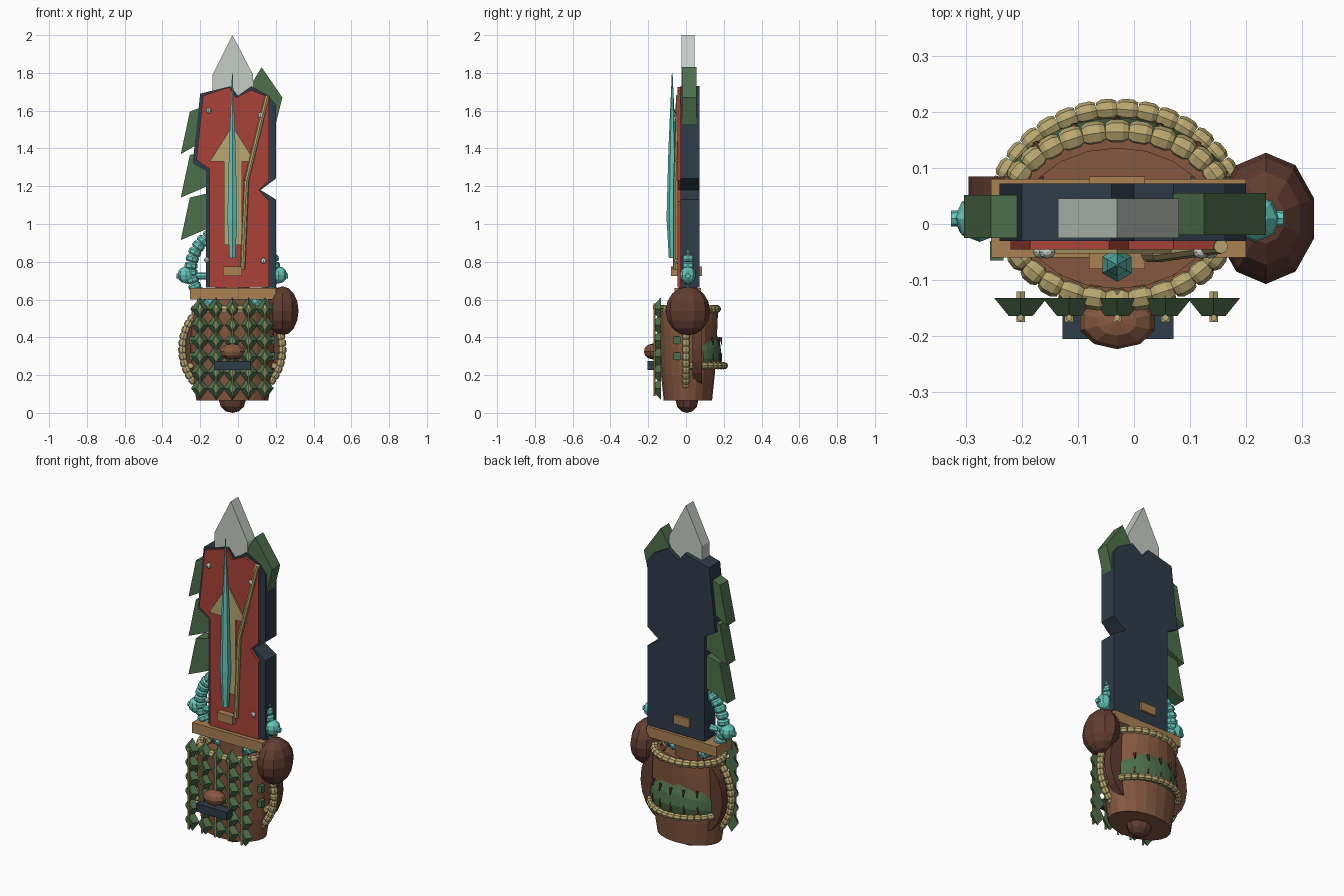
import bpy, bmesh, math
from mathutils import Vector, Matrix

if "Cube" in bpy.data.objects:
    bpy.data.objects.remove(bpy.data.objects["Cube"])

CX = -0.03  # axis of the handle and blade


def material(name, r, g, b):
    m = bpy.data.materials.new(name)
    m.use_nodes = True
    m.diffuse_color = (r, g, b, 1)
    m.node_tree.nodes["Principled BSDF"].inputs["Base Color"].default_value = (r, g, b, 1)
    return m


NAVY = material("navy", 0.027, 0.045, 0.065)
RED = material("red", 0.4, 0.055, 0.04)
GREEN = material("leaf green", 0.075, 0.16, 0.07)
TAN = material("straw", 0.48, 0.39, 0.16)
WOOD = material("light wood", 0.4, 0.22, 0.085)
TEAL = material("teal", 0.13, 0.57, 0.5)
BROWN = material("brown", 0.23, 0.095, 0.05)
DARK = material("dark brown", 0.12, 0.046, 0.03)
GREY = material("pale grey", 0.56, 0.61, 0.56)


def finish(name, bm, mat, smooth=False):
    bmesh.ops.recalc_face_normals(bm, faces=bm.faces)
    me = bpy.data.meshes.new(name)
    bm.to_mesh(me)
    bm.free()
    me.materials.append(mat)
    for p in me.polygons:
        p.use_smooth = smooth
    ob = bpy.data.objects.new(name, me)
    bpy.context.collection.objects.link(ob)
    return ob


def plate(name, pts, y0, y1, mat):
    """Extrude an x-z outline from y0 to y1."""
    bm = bmesh.new()
    face = bm.faces.new([bm.verts.new((x, y0, z)) for x, z in pts])
    new = bmesh.ops.extrude_face_region(bm, geom=[face])["geom"]
    bmesh.ops.translate(bm, vec=(0, y1 - y0, 0),
                        verts=[v for v in new if isinstance(v, bmesh.types.BMVert)])
    return finish(name, bm, mat)


def box(name, x0, x1, y0, y1, z0, z1, mat):
    return plate(name, [(x0, z0), (x1, z0), (x1, z1), (x0, z1)], y0, y1, mat)


def ball(name, loc, size, mat, u=10, v=6):
    bm = bmesh.new()
    bmesh.ops.create_uvsphere(bm, u_segments=u, v_segments=v, radius=1,
                              matrix=Matrix.Translation(loc) @ Matrix.Diagonal((*size, 1)))
    return finish(name, bm, mat)


def lathe(name, profile, mat, n=20, loc=(CX, 0.01), smooth=False):
    """Stack of elliptical rings given as (rx, ry, z)."""
    bm = bmesh.new()
    rings = [[bm.verts.new((loc[0] + rx * math.cos(i * math.tau / n),
                            loc[1] + ry * math.sin(i * math.tau / n), z))
              for i in range(n)] for rx, ry, z in profile]
    for a, b in zip(rings, rings[1:]):
        for i in range(n):
            bm.faces.new((a[i], a[(i + 1) % n], b[(i + 1) % n], b[i]))
    bm.faces.new(rings[0])
    bm.faces.new(rings[-1])
    return finish(name, bm, mat, smooth)


def segment(bm, a, b, r0, r1, sides=8):
    a, b = Vector(a), Vector(b)
    m = Matrix.Translation((a + b) / 2) @ (b - a).to_track_quat('Z', 'Y').to_matrix().to_4x4()
    bmesh.ops.create_cone(bm, cap_ends=True, segments=sides, radius1=r0, radius2=r1,
                          depth=(b - a).length, matrix=m)


def rope(name, path, r, mat, sides=8):
    """Chain of barrel-shaped beads between successive points."""
    bm = bmesh.new()
    for a, b in zip(path, path[1:]):
        a, b = Vector(a), Vector(b)
        stops = [a, a.lerp(b, 0.25), a.lerp(b, 0.75), b]
        for k, (r0, r1) in enumerate([(0.75, 1), (1, 1), (1, 0.75)]):
            segment(bm, stops[k], stops[k + 1], r * r0, r * r1, sides)
    return finish(name, bm, mat)


def arc(fn, a0, a1, n):
    return [fn(math.radians(a0 + (a1 - a0) * i / n)) for i in range(n + 1)]


# Blade slab, red facing and tip
plate("blade", [(-0.17, 0.665), (0.2, 0.665), (0.2, 1.13), (0.12, 1.18), (0.2, 1.24),
                (0.2, 1.63), (0.16, 1.68), (0.07, 1.73), (0, 1.68), (-0.04, 1.73),
                (-0.2, 1.69), (-0.24, 1.32), (-0.17, 1.28)], -0.03, 0.072, NAVY)
plate("red_facing", [(-0.15, 0.665), (0.165, 0.665), (0.165, 1.12), (0.11, 1.18), (0.165, 1.23),
                     (0.165, 1.67), (0.07, 1.71), (-0.01, 1.67), (-0.045, 1.725),
                     (-0.185, 1.68), (-0.22, 1.34), (-0.15, 1.29)], -0.045, -0.03, RED)
plate("blade_tip", [(-0.135, 1.65), (0.08, 1.65), (0.08, 1.79), (CX, 2.0), (-0.135, 1.79)],
      -0.025, 0.045, GREY)

# Leaf spikes on the blade edges
plate("top_leaf", [(0.06, 1.6), (0.2, 1.53), (0.235, 1.67), (0.125, 1.83), (0.07, 1.74)],
      -0.02, 0.055, GREEN)
for i, (z, x) in enumerate([(1.37, -0.19), (1.14, -0.15), (0.915, -0.15)]):
    plate(f"side_leaf_{i + 1}", [(-0.303, z), (x, z + 0.065), (x, z + 0.25), (-0.255, z + 0.225)],
          -0.025, 0.052, GREEN)

# Arrow, shard, stick, pegs and studs on the face
plate("arrow", [(-0.075, 0.89), (0.02, 0.89), (0.02, 1.33), (0.09, 1.33), (CX, 1.52),
                (-0.15, 1.33), (-0.075, 1.33)], -0.053, -0.045, TAN)
bm = bmesh.new()
shard = [(0.82, 0.018), (1.03, 0.03), (1.4, 0.02), (1.8, 0.002)]
for (z0, r0), (z1, r1) in zip(shard, shard[1:]):
    segment(bm, (CX, -0.073, z0), (CX, -0.073, z1), r0, r1, 6)
finish("crystal_shard", bm, TEAL)
bm = bmesh.new()
stick = [(0.025, -0.055, 0.76), (0.045, -0.055, 1.23), (0.155, -0.04, 1.68)]
for a, b in zip(stick, stick[1:]):
    segment(bm, a, b, 0.013, 0.013)
finish("stick", bm, TAN)
box("blade_peg", -0.08, 0.02, -0.08, 0.085, 0.725, 0.775, WOOD)
for i, (x, z) in enumerate([(-0.155, 1.6), (0.12, 1.575), (0.135, 0.805), (-0.165, 0.81)]):
    ball(f"stud_{i + 1}", (x, -0.05, z), (0.015, 0.012, 0.015), GREY, 8, 6)

# Ribbed ring through the blade with side knobs
rope("teal_ring", arc(lambda t: (CX + 0.22 * math.cos(t), 0.01, 0.76 + 0.215 * math.sin(t)),
                      0, 360, 36), 0.034, TEAL)
for side, s in (("right", -1), ("left", 1)):
    ball(f"{side}_knob", (CX + s * 0.245, 0.01, 0.73), (0.045, 0.042, 0.045), TEAL, 8, 6)
    bm = bmesh.new()
    segment(bm, (CX + s * 0.12, 0.01, 0.725), (CX + s * 0.296, 0.01, 0.725), 0.02, 0.014)
    finish(f"{side}_knob_pin", bm, TEAL)

# Guard, grip and ball
box("guard", -0.255, 0.2, -0.06, 0.08, 0.6, 0.66, WOOD)
lathe("grip", [(0.09, 0.05, 0.5), (0.09, 0.05, 0.68)], BROWN, 10)
ball("side_ball", (0.235, 0.01, 0.54), (0.09, 0.117, 0.13), DARK, 10, 8)

# Barrel body with a sunken top and a pointed foot
lathe("body", [(0.19, 0.128, 0.065), (0.212, 0.142, 0.2), (0.222, 0.15, 0.35), (0.215, 0.157, 0.47),
               (0.205, 0.16, 0.56), (0.17, 0.125, 0.56), (0.17, 0.125, 0.52)], BROWN)
ball("foot", (CX, 0.005, 0.065), (0.074, 0.06, 0.065), DARK, 10, 6)

# Ropes round the rim, the back and both sides
rope("rim_rope", arc(lambda t: (CX + 0.2 * math.cos(t), 0.015 + 0.15 * math.sin(t), 0.55),
                     0, 360, 30), 0.022, TAN)
rope("back_rope", arc(lambda t: (CX + 0.222 * math.cos(t), 0.205 * math.sin(t), 0.25),
                      -5, 185, 20), 0.019, TAN)
for side, s in (("right", -1), ("left", 1)):
    rope(f"{side}_side_rope", arc(lambda t: (CX + s * (0.08 + 0.185 * math.cos(t)), 0,
                                            0.34 + 0.235 * math.sin(t)), -68, 65, 15), 0.022, TAN)
    # Curved horn flap behind each side rope
    outer = arc(lambda t: (CX + s * (0.1 + 0.165 * math.cos(t)), 0.35 + 0.22 * math.sin(t)), -75, 70, 8)
    inner = arc(lambda t: (CX + s * (0.1 + 0.09 * math.cos(t)), 0.37 + 0.18 * math.sin(t)), 70, -60, 6)
    plate(f"{side}_horn_flap", outer + inner, 0.035, 0.085, DARK)
    for i, z in enumerate((0.3, 0.385)):
        x = CX + s * 0.215
        box(f"{side}_patch_{i + 1}", x - 0.012, x + 0.012, -0.065, -0.03, z - 0.02, z + 0.02, GREEN)

# Bulging green patch on the back with stitches
bm = bmesh.new()
rows = []
for k, (rx, ry) in enumerate([(0.217, 0.17), (0.225, 0.184), (0.222, 0.176), (0.215, 0.152)]):
    rows.append([])
    for i in range(15):
        t = math.radians(28 + 124 * i / 14)
        top = 0.36 + 0.065 * math.sin(math.pi * i / 14) + (0.012 if i % 4 < 2 else 0)
        rows[-1].append(bm.verts.new((CX + rx * math.cos(t), 0.005 + ry * math.sin(t),
                                      0.24 + (top - 0.24) * k / 3)))
for a, b in zip(rows, rows[1:]):
    for i in range(14):
        bm.faces.new((a[i], a[i + 1], b[i + 1], b[i]))
finish("back_patch", bm, GREEN)
bm = bmesh.new()
for z, h in ((0.265, 0.05), (0.4, -0.04)):
    for deg in (50, 70, 90, 110, 130):
        c, s = math.cos(math.radians(deg)), math.sin(math.radians(deg))
        segment(bm, (CX + 0.222 * c, 0.182 * s, z), (CX + 0.225 * c, 0.19 * s, z + h), 0.009, 0.002, 5)
finish("patch_stitches", bm, DARK)

# Front apron of diamond scales hung on cords
bm = bmesh.new()
for col in range(5):
    x = CX + (col - 2) * 0.086
    for row in range(6):
        m = (Matrix.Translation((x, -0.148, 0.13 + row * 0.084)) @ Matrix.Diagonal((0.047, 1, 0.062, 1))
             @ Matrix.Rotation(math.pi / 2, 4, 'X'))
        bmesh.ops.create_cone(bm, cap_ends=True, segments=4, radius1=1, radius2=0.45,
                              depth=0.032, matrix=m)
finish("scale_apron", bm, GREEN)
bm = bmesh.new()
for col in range(5):
    x = CX + (col - 2) * 0.086
    segment(bm, (x, -0.167, 0.09), (x, -0.167, 0.58), 0.006, 0.006, 6)
    segment(bm, (x, -0.175, 0.56), (x, -0.12, 0.56), 0.009, 0.009, 6)
finish("apron_cords", bm, TAN)

# Nose and mouth
ball("nose", (CX, -0.175, 0.325), (0.07, 0.048, 0.042), BROWN, 10, 6)
box("mouth", -0.127, 0.07, -0.205, -0.15, 0.228, 0.275, NAVY)
